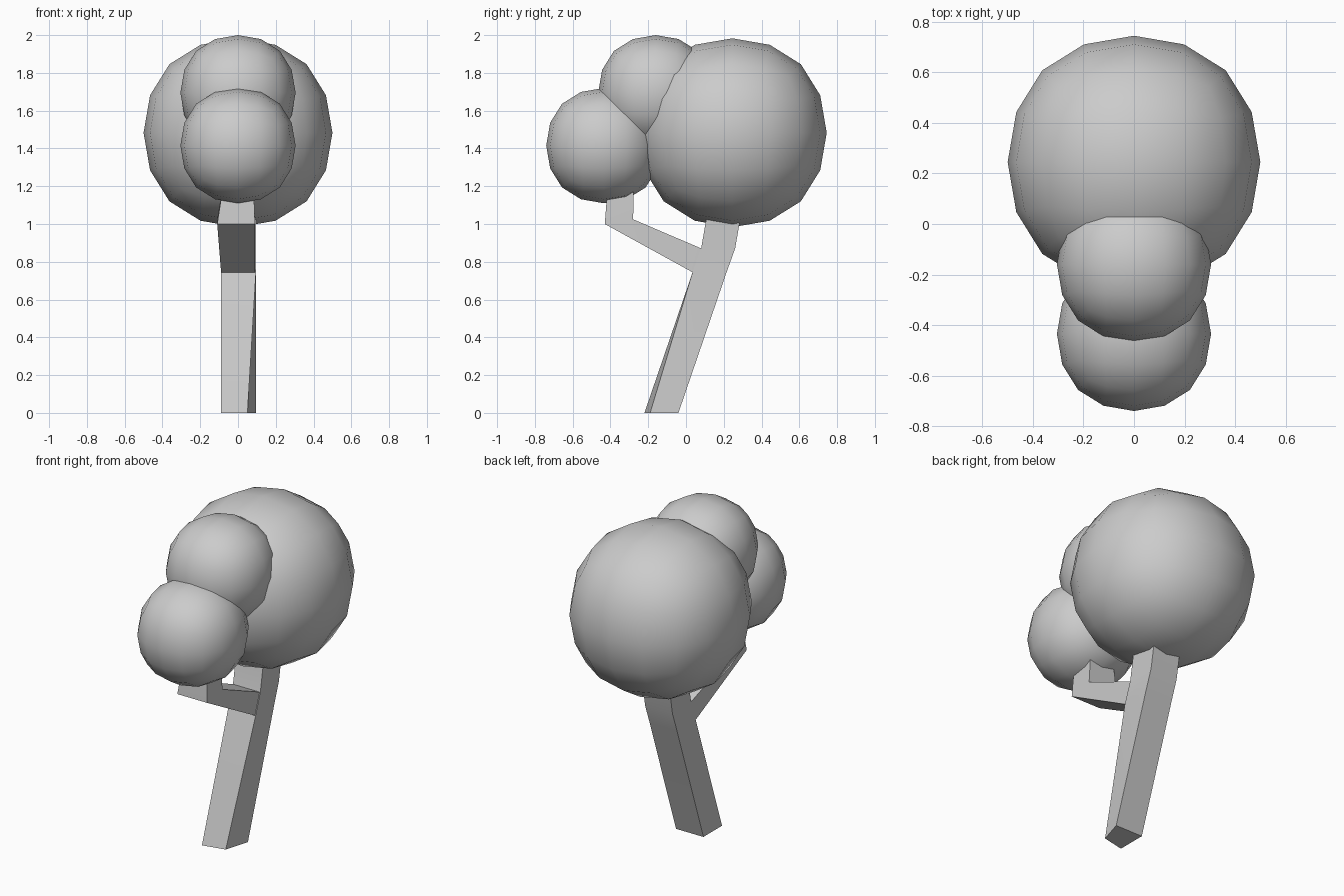
import bpy, bmesh, math

if "Cube" in bpy.data.objects:
    bpy.data.objects.remove(bpy.data.objects["Cube"])


def foliage(name, center, extent):
    # Twice-subdivided cube: rounded ball with 16-sided outlines
    bpy.ops.mesh.primitive_cube_add(size=2 * extent / 0.8395, location=center)
    ob = bpy.context.object
    ob.name = name
    mod = ob.modifiers.new("round", 'SUBSURF')
    mod.levels = mod.render_levels = 2
    bpy.ops.object.modifier_apply(modifier=mod.name)
    bpy.ops.object.shade_smooth()
    return ob


def loft(name, rings):
    # Four-sided limb through a series of corner rings
    bm = bmesh.new()
    loops = [[bm.verts.new(p) for p in ring] for ring in rings]
    for a, b in zip(loops, loops[1:]):
        for i in range(4):
            j = (i + 1) % 4
            bm.faces.new((a[i], a[j], b[j], b[i]))
    bm.faces.new(loops[0][::-1])
    bm.faces.new(loops[-1])
    bmesh.ops.recalc_face_normals(bm, faces=bm.faces)
    me = bpy.data.meshes.new(name)
    bm.to_mesh(me)
    bm.free()
    ob = bpy.data.objects.new(name, me)
    bpy.context.collection.objects.link(ob)
    bpy.ops.object.select_all(action='DESELECT')
    ob.select_set(True)
    bpy.context.view_layer.objects.active = ob
    bpy.ops.object.shade_smooth_by_angle(angle=math.radians(30))
    return ob


def ring(y0, z0, y1, z1, left=-0.09, right=0.095):
    return [(left, y0, z0), (right, y0, z0), (right, y1, z1), (left, y1, z1)]


# Leaf balls
foliage("large_foliage", (0, 0.245, 1.483), 0.5)
foliage("upper_foliage", (0, -0.16, 1.695), 0.305)
foliage("lower_foliage", (0, -0.435, 1.415), 0.305)

# Leaning trunk, one front corner pushed in at the foot
foot = [(-0.09, -0.22, 0), (0.05, -0.19, 0), (0.095, -0.04, 0), (-0.09, -0.04, 0)]
loft("trunk", [foot,
               ring(0.035, 0.745, 0.215, 0.745),
               ring(0.08, 0.87, 0.26, 0.87),
               ring(0.12, 1.10, 0.30, 1.10)])

# Side branch bending upward into the lower ball
loft("branch", [ring(0.07, 0.725, 0.11, 0.858, -0.088, 0.09),
                ring(-0.43, 1.0, -0.28, 1.025, -0.11, 0.09),
                ring(-0.42, 1.13, -0.277, 1.15, -0.09, 0.085),
                ring(-0.41, 1.22, -0.277, 1.22, -0.08, 0.08)])
